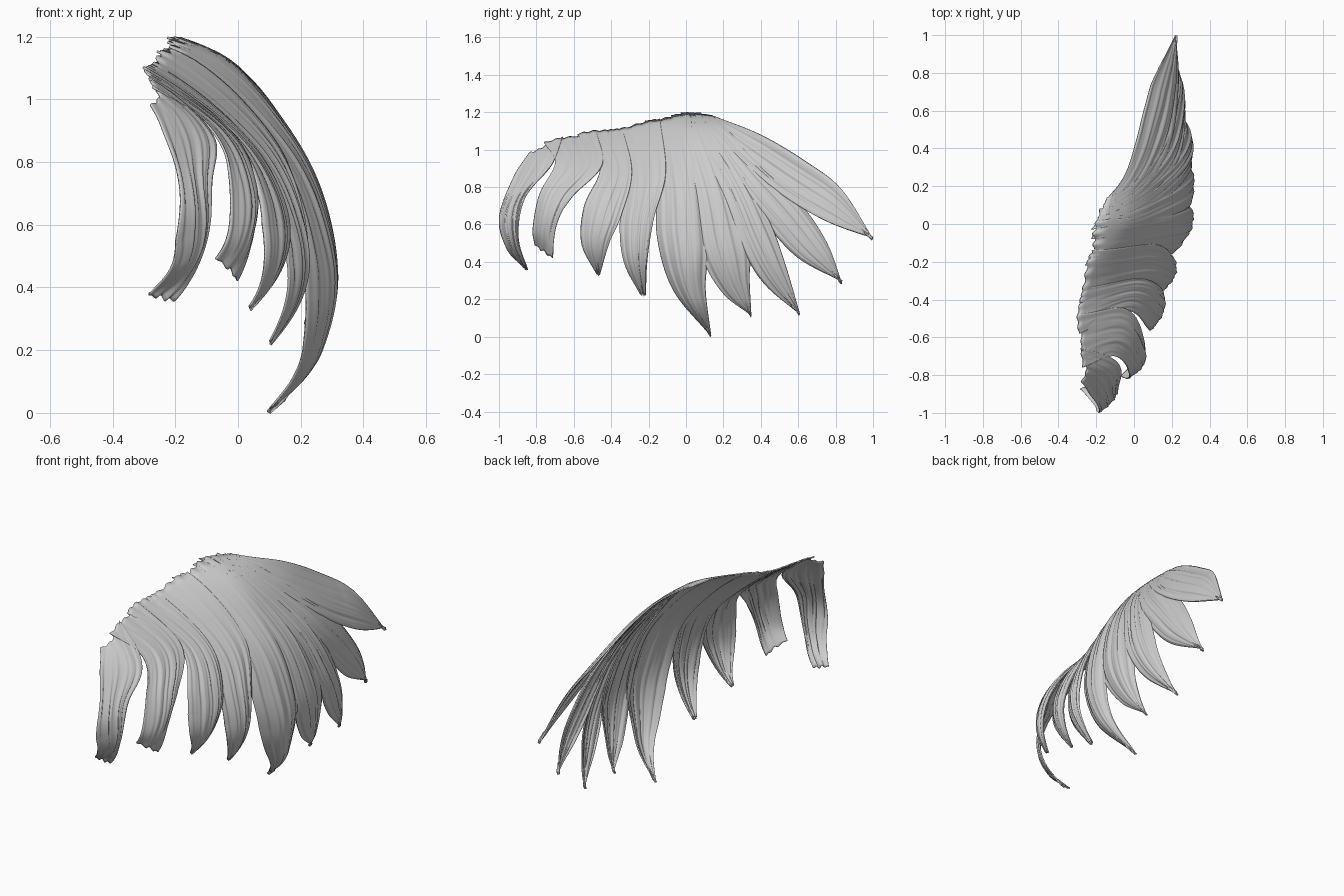
import bpy, math, random

if "Cube" in bpy.data.objects:
    bpy.data.objects.remove(bpy.data.objects["Cube"])

random.seed(4)
NU, NT = 40, 56


def curve(table, v):
    """Smooth (hermite) lookup in a table of (position, value)."""
    v = min(max(v, table[0][0]), table[-1][0])
    n = len(table)

    def slope(i):
        a, b = table[max(i - 1, 0)], table[min(i + 1, n - 1)]
        return (b[1] - a[1]) / (b[0] - a[0])
    i = 0
    while i < n - 2 and v > table[i + 1][0]:
        i += 1
    (x0, y0), (x1, y1) = table[i], table[i + 1]
    h = x1 - x0
    s = (v - x0) / h
    return ((2*s**3 - 3*s*s + 1) * y0 + (s**3 - 2*s*s + s) * h * slope(i)
            + (3*s*s - 2*s**3) * y1 + (s**3 - s*s) * h * slope(i + 1))


# Overall curved shell: x from height, shifted by y, pulled in along the root
PROFILE = [(0, .09), (.1, .20), (.2, .265), (.4, .313), (.6, .29), (.8, .22),
           (1.0, .09), (1.1, 0), (1.15, -.07), (1.21, -.21)]
SHIFT = [(-1, -.37), (-.9, -.33), (-.75, -.2), (-.5, -.1), (-.28, -.055),
         (0, -.005), (.3, 0), (.6, -.03), (.8, -.05), (1, -.085)]
ROOT = [(-1, -.08), (-.8, -.11), (-.65, -.16), (-.45, -.20), (-.3, -.17),
        (-.1, -.07), (.05, 0), (1, 0)]


def edge_point(pts, t):
    k = [i / (len(pts) - 1) for i in range(len(pts))]
    return [curve(list(zip(k, [p[a] for p in pts])), t) for a in (0, 1)]


def add_lock(name, left, right, curl=0, bulge=.03, lift=0, skew=0, fray=.007, fade=1):
    """One tapering lock between two (y, z) edges, grooved along its length."""
    ph = [random.uniform(0, 6.28) for _ in range(4)]
    verts, faces = [], []
    for j in range(NT + 1):
        t = j / NT
        l, r = edge_point(left, t), edge_point(right, t)
        for i in range(NU + 1):
            u = i / NU
            y = l[0] + (r[0] - l[0]) * u
            z = l[1] + (r[1] - l[1]) * u
            # ragged root and ragged strand ends near the tip
            z += fray * math.sin(17 * u + ph[0]) * math.sin(9 * u + ph[1]) * max(0, 1 - 8 * t)
            z += .008 * math.sin(17 * u + ph[3]) * t**10 * math.sin(math.pi * u)
            d = 2 * u - 1
            grow = min(1, t * 1.6) ** 1.5
            x = curve(PROFILE, z) + curve(SHIFT, y)
            x += curve(ROOT, y) * (1 - t) ** 2.5
            x -= curl * t**3.5 + bulge * d * d * grow * (1 - .9 * t**5)
            # turn the lock about its length
            x += skew * (u - .5) * grow * (1 - fade * t**4)
            groove = (math.sin(19 * u + ph[0] + 2 * t) + .8 * math.sin(37 * u + ph[1] - 3 * t)
                      + .6 * math.sin(61 * u + ph[2] + 2 * math.sin(4 * t)))
            x += .0035 * groove * min(1, t * 2.5) * (1 - t**3) + lift * grow
            verts.append((x, y, z))
    w = NU + 1
    for j in range(NT):
        for i in range(NU):
            a = j * w + i
            faces.append((a, a + w, a + w + 1, a + 1))
    me = bpy.data.meshes.new(name)
    me.from_pydata(verts, [], faces)
    ob = bpy.data.objects.new(name, me)
    bpy.context.collection.objects.link(ob)
    m = ob.modifiers.new("thickness", 'SOLIDIFY')
    m.thickness, m.offset = .007, -1
    me.shade_smooth()
    return ob


# Separate hanging locks at the front
add_lock("front_lock", [(-.84, .98), (-.92, .86), (-1, .64), (-.96, .47), (-.875, .375)],
         [(-.66, 1.07), (-.72, .92), (-.86, .74), (-.895, .54), (-.85, .355)],
         .25, .035, 0, .09, fade=.3)
add_lock("second_lock", [(-.76, 1.04), (-.70, .93), (-.785, .76), (-.82, .58), (-.81, .49)],
         [(-.48, 1.10), (-.45, .92), (-.61, .75), (-.69, .60), (-.715, .42)], .14, .03, .01)
add_lock("third_lock", [(-.58, 1.09), (-.46, .91), (-.545, .70), (-.56, .50), (-.48, .335)],
         [(-.34, 1.115), (-.29, .88), (-.345, .65), (-.41, .50), (-.46, .33)], .17, .03, 0, .03)
add_lock("fourth_lock", [(-.42, 1.10), (-.34, .84), (-.355, .58), (-.33, .39), (-.245, .225)],
         [(-.14, 1.165), (-.11, .88), (-.17, .64), (-.205, .42), (-.215, .22)], .12, .035, 0, .03)

# Broad overlapping locks fanning to the back
add_lock("fifth_lock", [(-.22, 1.15), (-.16, .82), (-.155, .53), (-.07, .25), (.125, .01)],
         [(.02, 1.20), (.08, .83), (.12, .5), (.105, .26), (.135, .005)], .0, .055, .004, .04)
add_lock("sixth_lock", [(-.08, 1.185), (.03, .8), (.08, .45), (.19, .24), (.345, .115)],
         [(.08, 1.20), (.24, .82), (.34, .50), (.34, .31), (.35, .11)], .0, .03, fray=0)
add_lock("seventh_lock", [(-.03, 1.20), (.19, .78), (.31, .46), (.42, .28), (.60, .125)],
         [(.11, 1.19), (.34, .83), (.46, .59), (.54, .36), (.61, .12)], -.02, .03, .003, fray=0)
add_lock("eighth_lock", [(.01, 1.20), (.26, .82), (.43, .60), (.60, .42), (.83, .295)],
         [(.14, 1.185), (.40, .93), (.60, .73), (.75, .51), (.835, .285)], .02, .03, fray=0)
add_lock("back_lock", [(.03, 1.20), (.33, .91), (.54, .74), (.75, .62), (.995, .53)],
         [(.15, 1.18), (.40, 1.08), (.63, .945), (.83, .79), (1, .525)], -.015, .02, -.012, -.05, 0)
